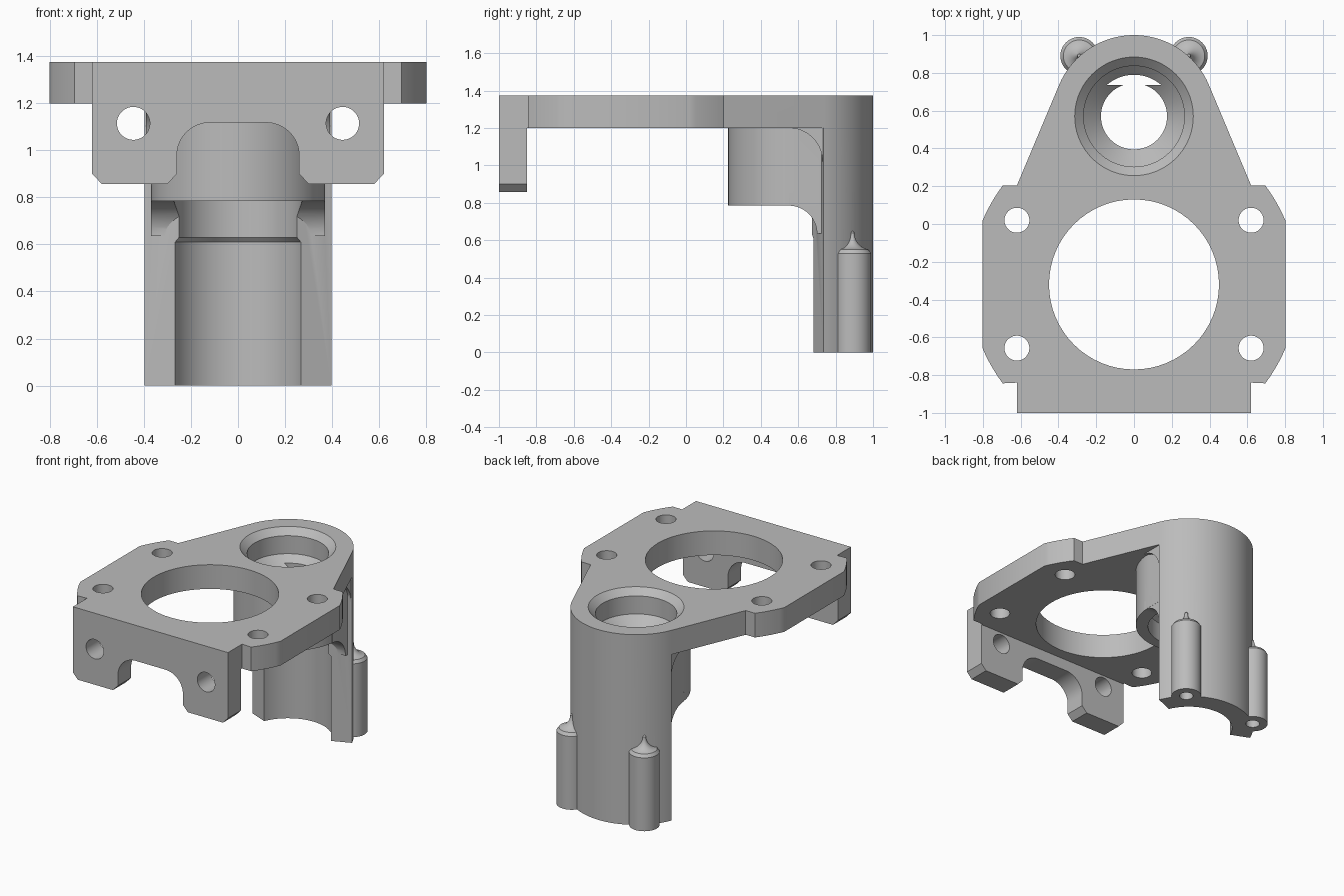
import bpy, bmesh
from math import sin, cos, radians, pi
from mathutils import Vector

if "Cube" in bpy.data.objects:
    bpy.data.objects.remove(bpy.data.objects["Cube"], do_unlink=True)

grey = bpy.data.materials.new("light grey metal")
grey.use_nodes = True
GREY = (0.5, 0.5, 0.5, 1)
grey.diffuse_color = GREY
grey.node_tree.nodes["Principled BSDF"].inputs["Base Color"].default_value = GREY

BORE_Y = 0.57      # axis of the sleeve
OUTER = 0.43       # sleeve outer radius
EDGE = 22.6        # angle where the sleeve wall starts


def finish(name, bm):
    bmesh.ops.recalc_face_normals(bm, faces=bm.faces)
    mesh = bpy.data.meshes.new(name)
    bm.to_mesh(mesh)
    bm.free()
    mesh.materials.append(grey)
    ob = bpy.data.objects.new(name, mesh)
    bpy.context.collection.objects.link(ob)
    return ob


def arc(cx, cy, r, a, b, n=24):
    angles = [radians(a + (b - a) * i / n) for i in range(n + 1)]
    return [(cx + r * cos(t), cy + r * sin(t)) for t in angles]


def mirrored(half):
    return half + [(-x, y) for x, y in reversed(half)]


def prism(name, pts, axis, lo, hi):
    """Extrude a 2D outline along the given axis."""
    place = {"x": lambda p: (lo, p[0], p[1]),
             "y": lambda p: (p[0], lo, p[1]),
             "z": lambda p: (p[0], p[1], lo)}[axis]
    bm = bmesh.new()
    face = bm.faces.new([bm.verts.new(place(p)) for p in pts])
    new = bmesh.ops.extrude_face_region(bm, geom=[face])["geom"]
    shift = Vector([(hi - lo) if a == axis else 0 for a in "xyz"])
    bmesh.ops.translate(bm, vec=shift, verts=[v for v in new if isinstance(v, bmesh.types.BMVert)])
    # the starting face stays in place as the end cap
    if not face.is_valid or len(bm.faces) < len(pts) + 2:
        bmesh.ops.holes_fill(bm, edges=[e for e in bm.edges if e.is_boundary])
    return finish(name, bm)


def lathe(name, profile, x, y, steps=64):
    """Spin an (r, z) profile that starts and ends on the axis."""
    bm = bmesh.new()
    verts = [bm.verts.new((x + r, y, z)) for r, z in profile]
    edges = [bm.edges.new(pair) for pair in zip(verts, verts[1:])]
    bmesh.ops.spin(bm, geom=verts + edges, cent=(x, y, 0), axis=(0, 0, 1),
                   angle=2 * pi, steps=steps, use_duplicate=False)
    bmesh.ops.remove_doubles(bm, verts=bm.verts, dist=0.0002)
    return finish(name, bm)


def combine(body, tool, operation):
    mod = body.modifiers.new("join", "BOOLEAN")
    mod.operation, mod.solver, mod.object = operation, "EXACT", tool
    bpy.context.view_layer.objects.active = body
    bpy.ops.object.modifier_apply(modifier=mod.name)
    bpy.data.objects.remove(tool, do_unlink=True)


# Mounting plate with rounded nose
half = [(0.62, -1), (0.62, -0.84)]
half += arc(0, -0.32, 0.87, -37, -23, 6)
half += arc(0, -0.32, 0.87, 23, 37, 6)
half += [(0.62, 0.204)] + arc(0, BORE_Y, OUTER, EDGE, 89, 30)
body = prism("bracket_body", mirrored(half), "z", 1.2, 1.375)

# Front flange with rounded notch
half = [(0.62, 1.3), (0.62, 0.9), (0.58, 0.858), (0.30, 0.858), (0.26, 0.9)]
half += arc(0.12, 0.978, 0.14, 0, 90, 16)
combine(body, prism("front_flange", mirrored(half), "y", -1, -0.85), "UNION")

# Rear half sleeve wall
half = [(0.22 * cos(radians(EDGE)), BORE_Y + 0.22 * sin(radians(EDGE)))]
half += arc(0, BORE_Y, OUTER, EDGE, 89, 30)
wall = mirrored(half) + arc(0, BORE_Y, 0.22, 180 - EDGE, EDGE, 24)[1:-1]
combine(body, prism("sleeve_wall", wall, "z", 0, 1.3), "UNION")

# Round boss under the plate
boss = arc(0, 0.595, 0.37, -180, 0, 48) + [(0.37, 0.725), (-0.37, 0.725)]
combine(body, prism("sleeve_boss", boss, "z", 0.785, 1.28), "UNION")

# Curved fillets from wall to plate and from wall to boss
top = [(0.735, 1.25), (0.55, 1.25)] + arc(0.55, 1.02, 0.18, 90, 0)
top += [(0.735, 1.02)]
combine(body, prism("upper_fillet", top, "x", -0.392, 0.392), "UNION")
low = [(0.724, 0.85), (0.55, 0.85)] + arc(0.55, 0.635, 0.15, 90, 0)
low += [(0.724, 0.635)]
combine(body, prism("lower_fillet", low, "x", -0.369, 0.369), "UNION")

# Screw columns at the back with flared tops
column = [(0, 0), (0.1, 0), (0.1, 0.53)]
column += [(x, z) for x, z in arc(0.1, 0.64, 0.09, 260, 180, 10)] + [(0, 0.65)]
for side in (-1, 1):
    combine(body, lathe("screw_column", column, side * 0.29, 0.89, 40), "UNION")

# Stepped bore through the sleeve
bore = [(0, -0.1), (0.29, -0.1), (0.29, 0.61), (0.272, 0.63), (0.272, 0.92),
        (0.175, 0.98), (0.175, 1.11), (0.267, 1.2), (0.267, 1.33),
        (0.314, 1.375), (0.36, 1.42), (0, 1.42)]
combine(body, lathe("bore_cutter", bore, 0, BORE_Y, 72), "DIFFERENCE")


# Round holes
def drill(x, y, r, lo, hi, axis="z"):
    circle = arc(x, y, r, 0, 360, 64)[:-1]
    combine(body, prism("hole_cutter", circle, axis, lo, hi), "DIFFERENCE")


drill(0, -0.32, 0.45, 1.1, 1.5)
for side in (-1, 1):
    drill(side * 0.62, 0.02, 0.066, 1.1, 1.5)
    drill(side * 0.62, -0.657, 0.066, 1.1, 1.5)
    drill(side * 0.445, 1.115, 0.07, -1.1, -0.8, "y")
    drill(side * 0.29, 0.89, 0.046, -0.1, 0.4)

# Smooth curved faces, keep edges sharp
bpy.ops.object.select_all(action="DESELECT")
body.select_set(True)
bpy.context.view_layer.objects.active = body
bpy.ops.object.shade_smooth_by_angle(angle=radians(25))
